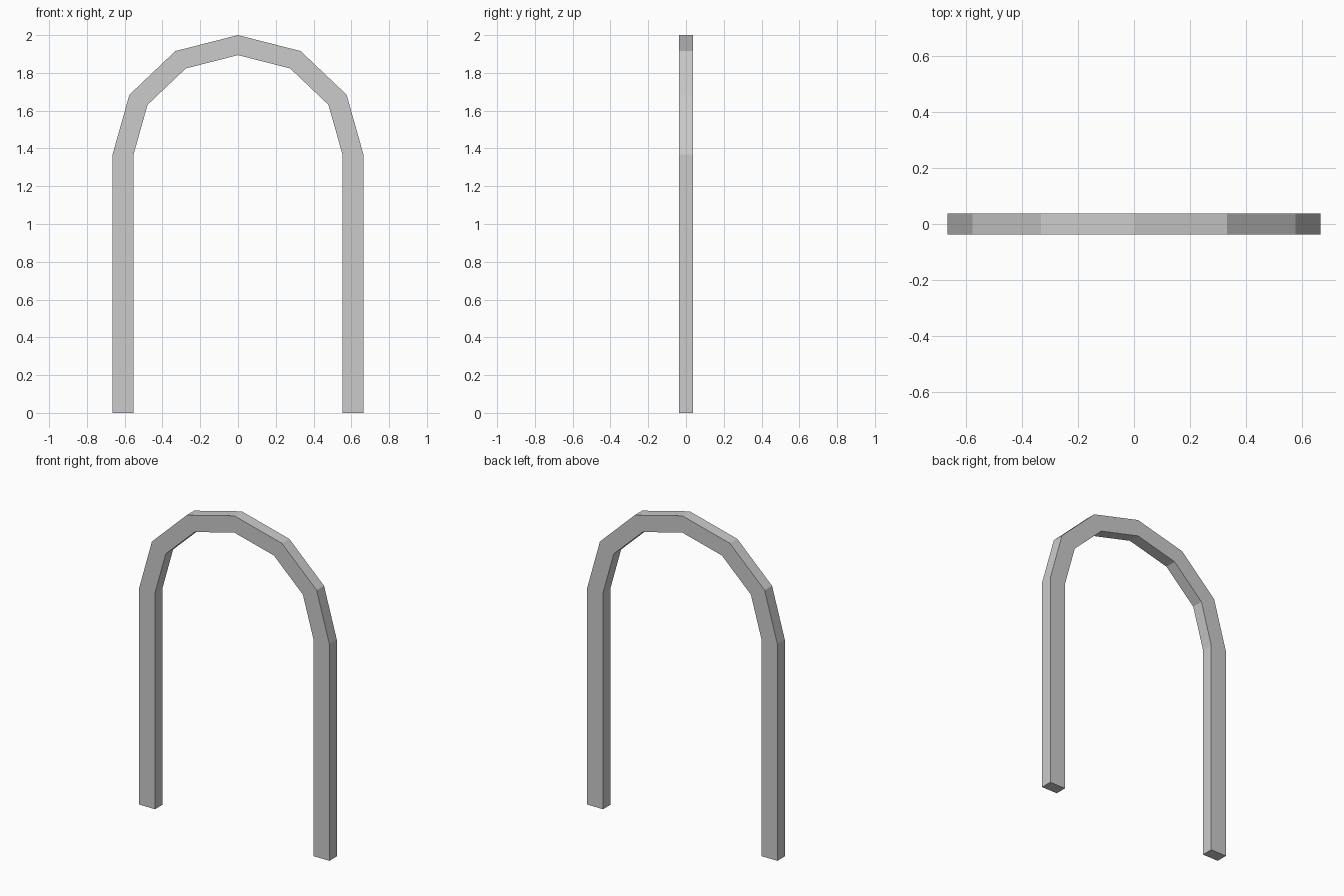
import bpy, bmesh
from math import cos, sin, pi

if "Cube" in bpy.data.objects:
    bpy.data.objects.remove(bpy.data.objects["Cube"])

SPRING = 1.368   # height where the legs meet the arch
HALF_DEPTH = 0.037
SEGMENTS = 6


def arch_line(rx, rz):
    """Left foot, half-ellipse over the top, right foot."""
    arc = [(-rx * cos(pi * i / SEGMENTS), SPRING + rz * sin(pi * i / SEGMENTS))
           for i in range(SEGMENTS + 1)]
    return [(-rx, 0)] + arc + [(rx, 0)]


outer = arch_line(0.664, 0.632)
inner = arch_line(0.553, 0.526)

# Rectangular section swept along the arch
bm = bmesh.new()
rings = []
for (ox, oz), (ix, iz) in zip(outer, inner):
    rings.append([bm.verts.new(p) for p in (
        (ox, -HALF_DEPTH, oz), (ox, HALF_DEPTH, oz),
        (ix, HALF_DEPTH, iz), (ix, -HALF_DEPTH, iz))])
for a, b in zip(rings, rings[1:]):
    for k in range(4):
        n = (k + 1) % 4
        bm.faces.new((a[k], a[n], b[n], b[k]))

# Flat feet
bm.faces.new(rings[0])
bm.faces.new(rings[-1])
bmesh.ops.recalc_face_normals(bm, faces=bm.faces)

mesh = bpy.data.meshes.new("arch_frame")
bm.to_mesh(mesh)
bm.free()
bpy.context.collection.objects.link(bpy.data.objects.new("arch_frame", mesh))
